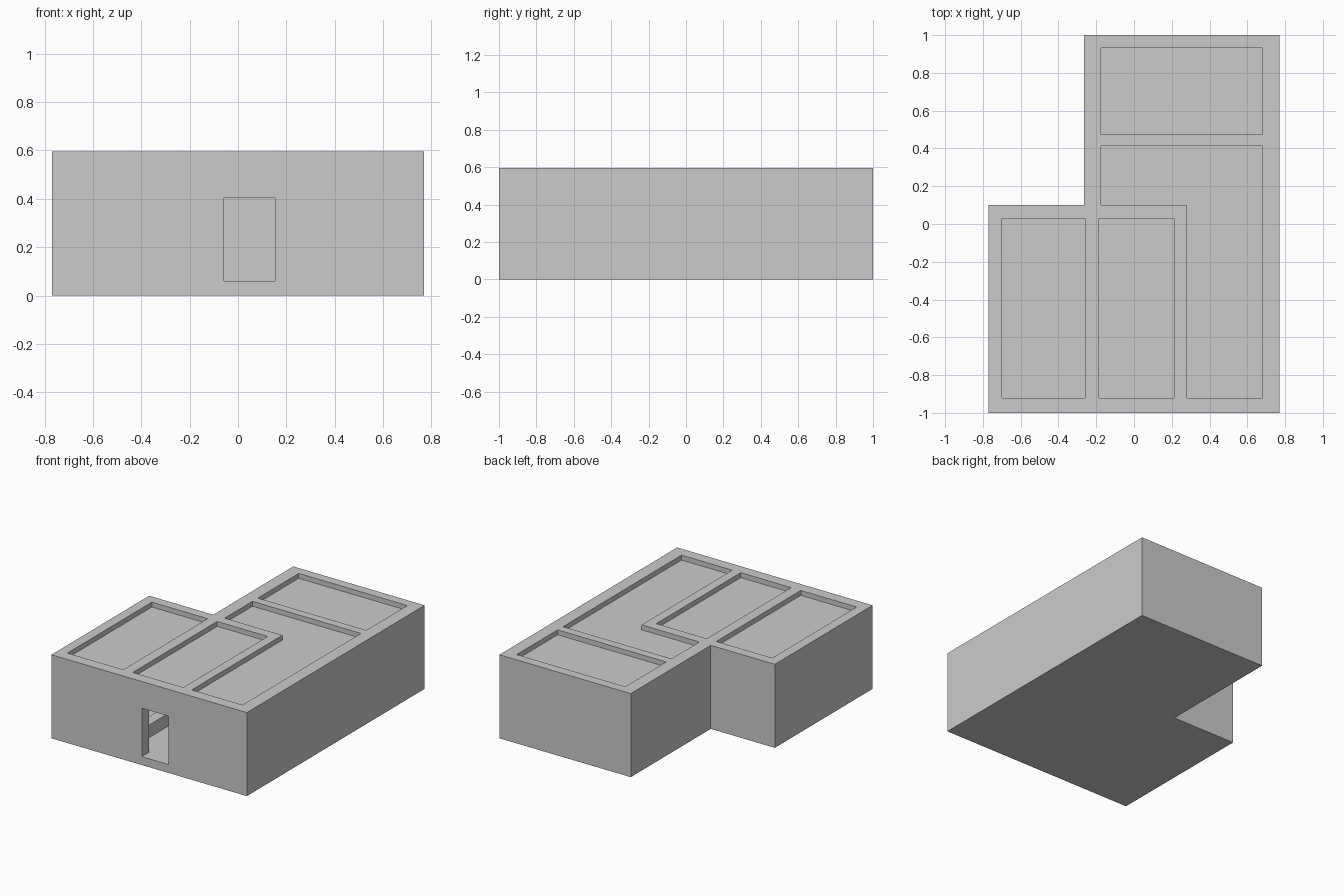
import bpy, bmesh

if "Cube" in bpy.data.objects:
    bpy.data.objects.remove(bpy.data.objects["Cube"])

HEIGHT, FLOOR = 0.595, 0.06
PANEL_LOW, PANEL_TOP = 0.51, 0.56


def prism(name, outline, z0, z1):
    """Extrude a counter-clockwise plan outline between two heights."""
    bm = bmesh.new()
    face = bm.faces.new([bm.verts.new((x, y, z0)) for x, y in outline])
    top = bmesh.ops.extrude_face_region(bm, geom=[face])["geom"]
    bmesh.ops.translate(bm, vec=(0, 0, z1 - z0),
                        verts=[g for g in top if isinstance(g, bmesh.types.BMVert)])
    bmesh.ops.recalc_face_normals(bm, faces=bm.faces)
    mesh = bpy.data.meshes.new(name)
    bm.to_mesh(mesh)
    bm.free()
    ob = bpy.data.objects.new(name, mesh)
    bpy.context.collection.objects.link(ob)
    return ob


def rect(x0, x1, y0, y1):
    return [(x0, y0), (x1, y0), (x1, y1), (x0, y1)]


def cut(target, cutter):
    """Subtract a cutter, then discard it."""
    cutter.hide_render = True
    mod = target.modifiers.new("cut", 'BOOLEAN')
    mod.operation, mod.solver, mod.object = 'DIFFERENCE', 'EXACT', cutter
    bpy.context.view_layer.objects.active = target
    bpy.ops.object.modifier_apply(modifier=mod.name)
    bpy.data.objects.remove(cutter)


# Solid L-shaped building block
walls = prism("building_walls", [(-0.77, -1), (0.77, -1), (0.77, 1),
                                 (-0.265, 1), (-0.265, 0.10), (-0.77, 0.10)], 0, HEIGHT)

# Rooms hollowed out, each closed by a sunken ceiling panel
rooms = {
    "left_room": rect(-0.70, -0.26, -0.92, 0.03),
    "entry_room": rect(-0.185, 0.213, -0.92, 0.03),
    "corner_room": [(0.28, -0.92), (0.68, -0.92), (0.68, 0.413),
                    (-0.175, 0.413), (-0.175, 0.10), (0.28, 0.10)],
    "back_room": rect(-0.175, 0.68, 0.473, 0.933),
}
for name, outline in rooms.items():
    cut(walls, prism(name + "_cutter", outline, FLOOR, 0.8))
    prism(name + "_ceiling", outline, PANEL_LOW, PANEL_TOP)

# Front doorway, and the inner opening seen through it
cut(walls, prism("door_cutter", rect(-0.058, 0.153, -1.1, -0.88), FLOOR, 0.405))
cut(walls, prism("inner_opening_cutter", rect(-0.29, -0.15, -0.75, -0.40), 0.15, 0.405))
